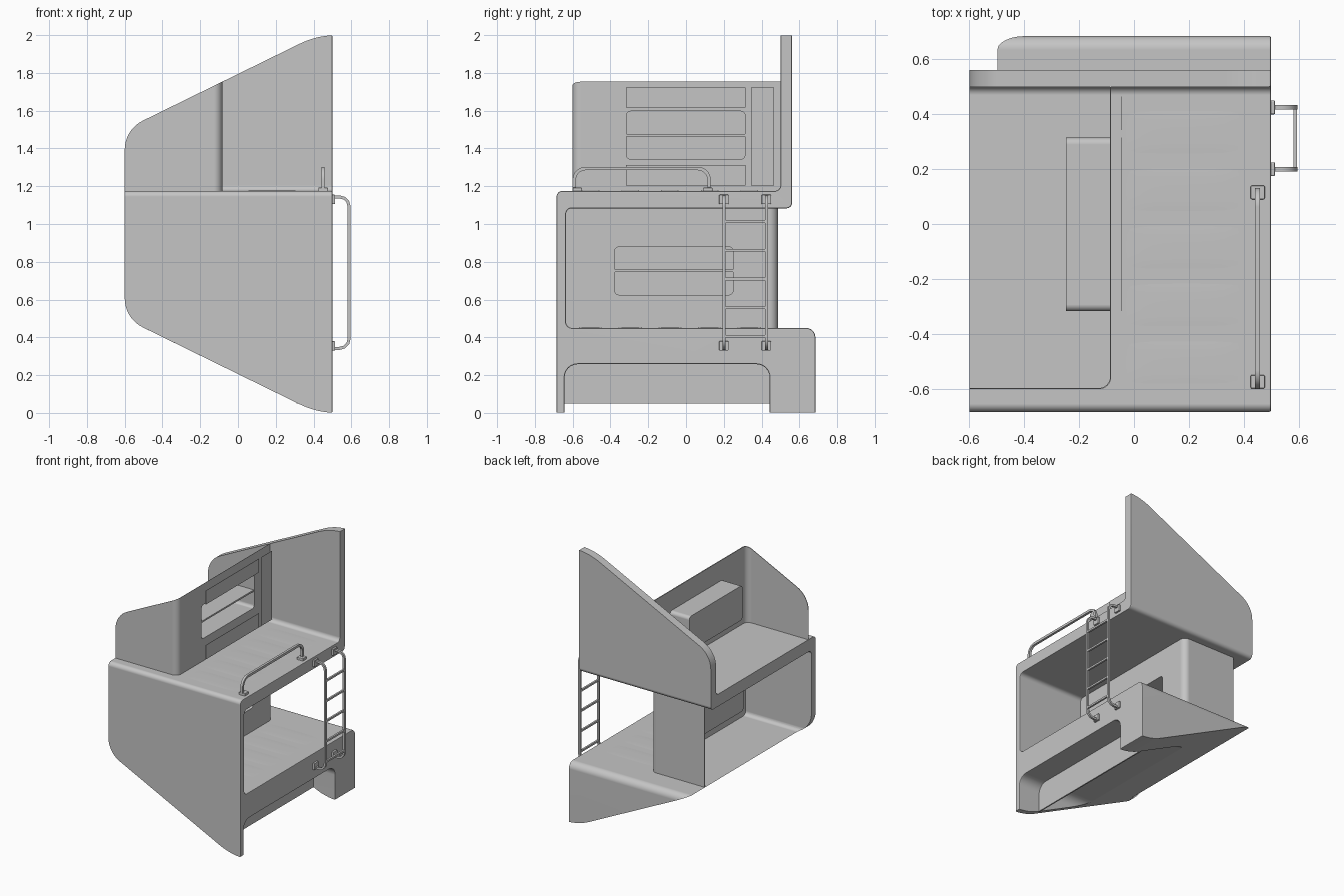
import bpy, bmesh, math
from mathutils import Vector

cube = bpy.data.objects.get("Cube")
if cube:
    bpy.data.objects.remove(cube, do_unlink=True)

grey = bpy.data.materials.new("plain_grey")
grey.use_nodes = True
COLOUR = (0.56, 0.56, 0.56, 1)
grey.diffuse_color = COLOUR
grey.node_tree.nodes["Principled BSDF"].inputs["Base Color"].default_value = COLOUR


def fillet(points, steps=6):
    """Round the corners that carry a radius as third value."""
    out = []
    for i, p in enumerate(points):
        c = Vector(p[:2])
        if len(p) == 2:
            out.append(c)
            continue
        a = (Vector(points[i - 1][:2]) - c).normalized()
        b = (Vector(points[(i + 1) % len(points)][:2]) - c).normalized()
        half = a.angle(b) / 2
        centre = c + (a + b).normalized() * (p[2] / math.sin(half))
        t = p[2] / math.tan(half)
        s, e = c + a * t - centre, c + b * t - centre
        turn = s.angle(e)
        for k in range(steps + 1):
            f = k / steps
            out.append(centre + (s * math.sin((1 - f) * turn) + e * math.sin(f * turn)) / math.sin(turn))
    return out


def place(axis, p, t):
    return {"x": (t, p[0], p[1]), "y": (p[0], t, p[1]), "z": (p[0], p[1], t)}[axis]


def select_only(ob):
    bpy.ops.object.select_all(action="DESELECT")
    bpy.context.view_layer.objects.active = ob
    ob.select_set(True)


def finish(ob):
    select_only(ob)
    bpy.ops.object.shade_smooth_by_angle(angle=math.radians(32))
    return ob


def make_object(name, bm):
    mesh = bpy.data.meshes.new(name)
    bm.to_mesh(mesh)
    bm.free()
    mesh.materials.append(grey)
    ob = bpy.data.objects.new(name, mesh)
    bpy.context.collection.objects.link(ob)
    return finish(ob)


def prism(name, outline, axis, lo, hi, soften=0):
    """Extrude a 2D outline along an axis, optionally rounding the far rim."""
    bm = bmesh.new()
    rings = [[bm.verts.new(place(axis, p, t)) for p in outline] for t in (lo, hi)]
    bm.faces.new(rings[0])
    cap = bm.faces.new(rings[1])
    n = len(outline)
    for i in range(n):
        j = (i + 1) % n
        bm.faces.new((rings[0][i], rings[0][j], rings[1][j], rings[1][i]))
    bmesh.ops.recalc_face_normals(bm, faces=bm.faces)
    if soften:
        bmesh.ops.bevel(bm, geom=list(cap.edges), offset=soften, segments=2,
                        profile=0.5, affect="EDGES")
    return make_object(name, bm)


def rect(a0, a1, b0, b1, r=0):
    corners = [(a0, b0), (a1, b0), (a1, b1), (a0, b1)]
    return fillet([c + (r,) for c in corners]) if r else corners


def box(name, x0, x1, y0, y1, z0, z1):
    return prism(name, rect(x0, x1, y0, y1), "z", z0, z1)


def boolean(ob, cutter, operation):
    mod = ob.modifiers.new("cut", "BOOLEAN")
    mod.object, mod.operation, mod.solver = cutter, operation, "EXACT"
    bpy.context.view_layer.objects.active = ob
    bpy.ops.object.modifier_apply(modifier=mod.name)
    bpy.data.objects.remove(cutter, do_unlink=True)
    finish(ob)


def bar(name, points, half_width):
    """Square bar swept along a path."""
    curve = bpy.data.curves.new(name, "CURVE")
    curve.dimensions = "3D"
    curve.bevel_depth = half_width * math.sqrt(2)
    curve.bevel_resolution, curve.use_fill_caps = 0, True
    spline = curve.splines.new("POLY")
    spline.points.add(len(points) - 1)
    for sp, p in zip(spline.points, points):
        sp.co = (*p, 1)
        sp.tilt = math.pi / 4
    ob = bpy.data.objects.new(name, curve)
    bpy.context.collection.objects.link(ob)
    select_only(ob)
    bpy.ops.object.convert(target="MESH")
    ob = bpy.context.object
    ob.data.materials.clear()
    ob.data.materials.append(grey)
    return finish(ob)


def envelope():
    """Tapered front outline that trims every large part."""
    top = [(0.62, 2), (0.42, 2, 0.45), (-0.6, 1.5, 0.17)]
    low = [(p[0], 2 - p[1], *p[2:]) for p in reversed(top)]
    return prism("trim", fillet(top + low, 8), "y", -1, 1)


# Continuous shell: front wall, lower base with leg, upper deck and back wall
shell_outline = fillet([
    (-0.685, 0), (-0.643, 0), (-0.643, 0.258, 0.07), (0.443, 0.258, 0.07), (0.443, 0),
    (0.685, 0), (0.685, 0.45, 0.05), (-0.635, 0.45, 0.03), (-0.635, 1.083, 0.03),
    (0.562, 1.083, 0.03), (0.562, 2), (0.5, 2), (0.5, 1.175, 0.03), (-0.685, 1.175, 0.03)])
shell = prism("bunk_shell", shell_outline, "x", -0.65, 0.5, soften=0.008)
boolean(shell, envelope(), "INTERSECT")

# Recessed kick board under the lower base
box("kick_board", 0.31, 0.32, -0.65, 0.45, 0.05, 0.27)

# Thin bent side walls, each with an open niche and a shelf
THIN = 0.004


def side_wall(level, x, corner, end, tail, z0, z1, y0, y1, n0, n1):
    inner = corner + math.copysign(THIN, end - corner)
    plan = fillet([(tail, corner), (x, corner, 0.045), (x, end),
                   (x - THIN, end), (x - THIN, inner, 0.041), (tail, inner)])
    wall = prism(level + "_side_wall", plan, "z", z0, z1)
    boolean(wall, envelope(), "INTERSECT")
    niche = prism(level + "_niche", rect(y0, y1, n0, n1, 0.025), "x", x - 0.165, x - 0.001)
    g = 0.003
    for ob, back in ((wall, x - 0.1), (niche, x - 0.162)):
        hole = prism("hole", rect(y0 + g, y1 - g, n0 + g, n1 - g, 0.022), "x", back, 0.1)
        boolean(ob, hole, "DIFFERENCE")
    mid = (n0 + n1) / 2
    box(level + "_shelf", x - 0.163, x - 0.004, y0 + 0.002, y1 - 0.002, mid - 0.006, mid + 0.006)


side_wall("upper", -0.083, -0.602, 0.51, -0.65, 1.165, 2, -0.318, 0.315, 1.34, 1.6)
side_wall("lower", -0.048, 0.486, -0.65, -0.495, 0.44, 1.095, -0.38, 0.252, 0.622, 0.882)

# Thin panels standing just in front of the upper wall, around the niche
for name, y0, y1, z0, z1 in (("panel_above", -0.318, 0.315, 1.618, 1.722),
                             ("panel_below", -0.318, 0.315, 1.205, 1.312),
                             ("panel_tall", 0.343, 0.465, 1.205, 1.722)):
    box(name, -0.046, -0.044, y0, y1, z0, z1)


# Barely swelling mattress pads on both decks
def pad(name, y0, y1, z):
    bm = bmesh.new()
    bmesh.ops.create_grid(bm, x_segments=12, y_segments=8, size=1)
    for v in bm.verts:
        swell = (1 - v.co.x ** 4) * (1 - v.co.y ** 4)
        v.co = (0.18 + 0.225 * v.co.x, (y0 + y1) / 2 + (y1 - y0) / 2 * v.co.y,
                z - 0.0004 + 0.0016 * swell)
    make_object(name, bm)


for i in range(5):
    y = -0.59 + 0.21 * i
    pad(f"upper_pad_{i + 1}", y, y + 0.17, 1.175)
    pad(f"lower_pad_{i + 1}", y, y + 0.17, 0.45)

# Guard rail with feet
rail = fillet([(-0.592, 1.17), (-0.592, 1.294, 0.06), (0.122, 1.294, 0.06), (0.122, 1.17)], 5)
bar("guard_rail", [(0.45, *p) for p in rail], 0.009)
for name, y in (("front", -0.575), ("back", 0.115)):
    prism(name + "_rail_foot", rect(0.425, 0.477, y - 0.025, y + 0.025, 0.006),
          "z", 1.17, 1.193, soften=0.005)

# Ladder: two stringers with brackets, and five rungs
stringer = fillet([(0.49, 1.143), (0.588, 1.143, 0.05), (0.588, 0.342, 0.05), (0.49, 0.342)], 3)
for name, y in (("front", 0.2), ("back", 0.425)):
    bar(name + "_stringer", [(p[0], y, p[1]) for p in stringer], 0.008)
    for level, z in (("upper", 1.13), ("lower", 0.355)):
        prism(f"{name}_{level}_bracket", rect(y - 0.025, y + 0.025, z - 0.025, z + 0.025, 0.005),
              "x", 0.49, 0.514, soften=0.004)
for i in range(5):
    z = 0.405 + 0.152 * i
    bar(f"rung_{i + 1}", [(0.588, 0.2, z), (0.588, 0.425, z)], 0.007)

# Keep the broad faces evenly flat next to the rounded corners
for ob in bpy.context.scene.objects:
    if ob.type == "MESH" and grey.name in ob.data.materials:
        weighted = ob.modifiers.new("even_shading", "WEIGHTED_NORMAL")
        weighted.keep_sharp = True
